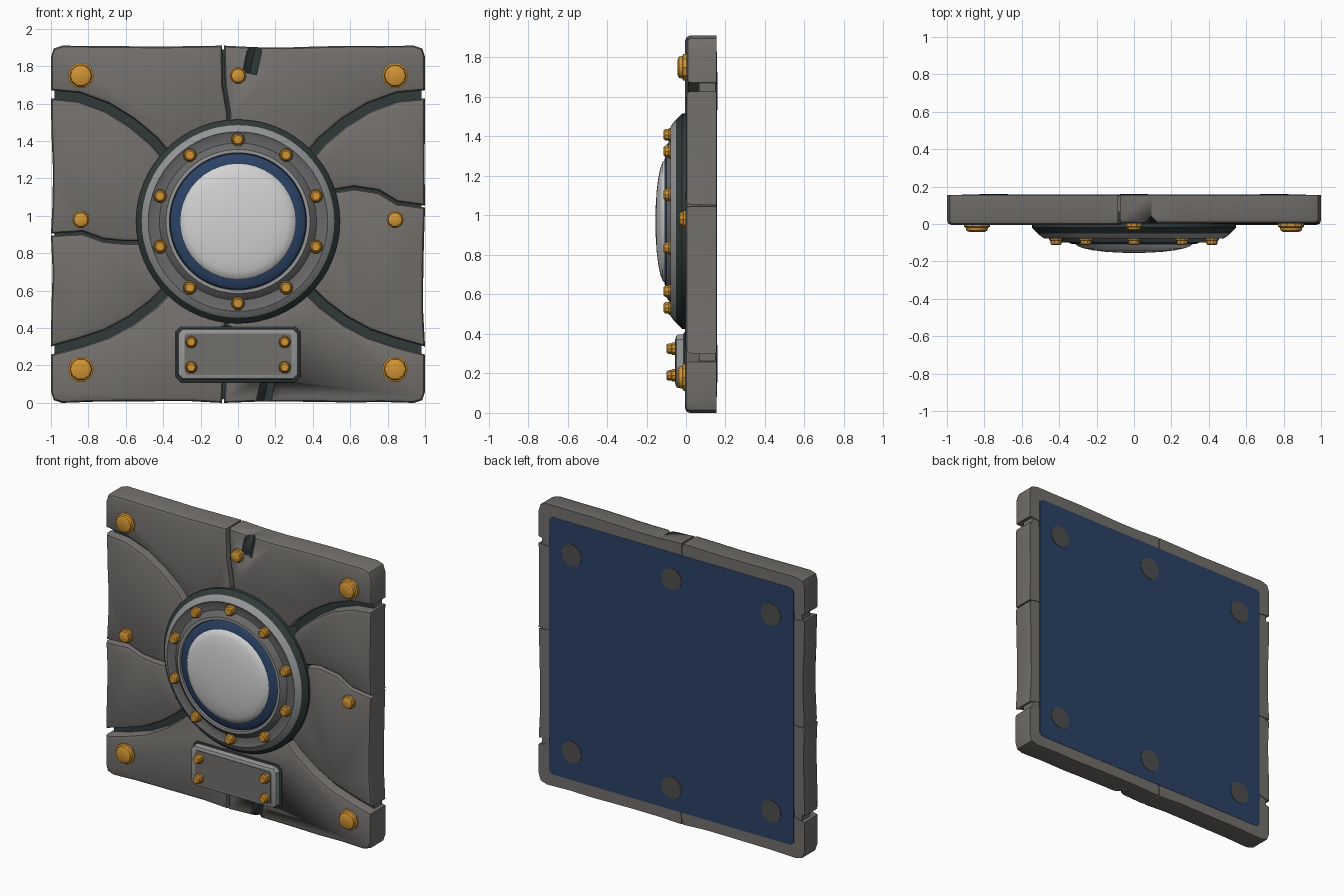
import bpy, bmesh, random
from math import cos, sin, pi, radians
from mathutils import Vector, Matrix

random.seed(4)
if "Cube" in bpy.data.objects:
    bpy.data.objects.remove(bpy.data.objects["Cube"])


def material(name, r, g, b):
    m = bpy.data.materials.new(name)
    m.use_nodes = True
    m.diffuse_color = (r, g, b, 1)
    m.node_tree.nodes["Principled BSDF"].inputs["Base Color"].default_value = (r, g, b, 1)
    return m


STONE = material("stone_grey", .17, .16, .15)
DARK = material("groove_dark", .03, .042, .042)
LIGHT = material("light_metal", .3, .305, .31)
MID = material("mid_metal", .14, .14, .14)
GOLD = material("gold", .64, .3, .035)
BLUE = material("navy_blue", .024, .055, .13)
GLASS = material("pale_dome", .65, .65, .65)
SPOT = material("dull_metal", .075, .077, .075)

TOP, MIDZ = 1.91, .97


def finish(name, bm, mats, angle=35):
    me = bpy.data.meshes.new(name)
    bm.to_mesh(me)
    bm.free()
    for m in mats:
        me.materials.append(m)
    me.shade_smooth()
    me.set_sharp_from_angle(angle=radians(angle))
    ob = bpy.data.objects.new(name, me)
    bpy.context.scene.collection.objects.link(ob)
    return ob


def prism(name, outline, y0, y1, bevel, mats):
    """Extrude an (x, z) outline from y0 back to y1 and round its front rim.
    A second material, if given, colours the front faces."""
    bm = bmesh.new()
    f = [bm.verts.new((x, y0, z)) for x, z in outline]
    b = [bm.verts.new((x, y1, z)) for x, z in outline]
    bm.faces.new(f)
    bm.faces.new(b[::-1])
    for i in range(len(f)):
        j = (i + 1) % len(f)
        bm.faces.new((f[i], b[i], b[j], f[j]))
    bmesh.ops.recalc_face_normals(bm, faces=bm.faces)
    if bevel:
        rim = [e for e in bm.edges if all(abs(v.co.y - y0) < 1e-5 for v in e.verts)]
        bmesh.ops.bevel(bm, geom=rim, offset=bevel, segments=2, profile=.5,
                        affect='EDGES', clamp_overlap=True)
    bm.normal_update()
    if len(mats) > 1:
        for face in bm.faces:
            face.material_index = int(face.normal.y < -.9)
    return finish(name, bm, mats)


def lathe(name, profile, x, z, segs, mats, bands=None):
    """Spin (radius, y) points round the y axis; bands gives a material per step."""
    bm = bmesh.new()
    rings = []
    for r, y in profile:
        if r == 0:
            rings.append([bm.verts.new((x, y, z))] * segs)
        else:
            rings.append([bm.verts.new((x + r * cos(2 * pi * k / segs), y,
                                        z + r * sin(2 * pi * k / segs))) for k in range(segs)])
    for k in range(len(rings) - 1):
        p, q = rings[k], rings[k + 1]
        for i in range(segs):
            j = (i + 1) % segs
            face = bm.faces.new(list(dict.fromkeys((p[i], p[j], q[j], q[i]))))
            face.material_index = bands[k] if bands else 0
    return finish(name, bm, mats)


def rectangle(x, z0, z1, c):
    """Chamfered rectangle outline, counter-clockwise from the front."""
    return [(x, z0 + c), (x, z1 - c), (x - c, z1), (c - x, z1),
            (-x, z1 - c), (-x, z0 + c), (c - x, z0), (x - c, z0)]


# Backing slab: dark groove floor in front, stone elsewhere
prism("backing_slab", rectangle(.98, .02, TOP - .02, .03), .065, .15, 0, [STONE, DARK])

# Seams between the stones, running from the centre ring to the border
upper = [(.35, 1.28), (.45, 1.4), (.57, 1.5), (.7, 1.58), (.85, 1.635), (1, 1.65)]
lower = [(.35, .63), (.45, .53), (.57, .44), (.7, .37), (.85, .32), (1, .28)]


def flip(path):
    return [(-x, z) for x, z in path]


CRACK, GROOVE = .005, .022
seams = [
    ([(.5, 1.13), (.62, 1.15), (.75, 1.13), (.85, 1.07), (1, 1.05)], CRACK),
    (upper, GROOVE),
    ([(-.05, 1.4), (-.05, 1.55), (-.075, 1.7), (-.08, TOP)], CRACK),
    (flip(upper), GROOVE),
    ([(-.5, .86), (-.62, .86), (-.72, .87), (-.83, .91), (-1, .9)], CRACK),
    (flip(lower), GROOVE),
    ([(-.06, .5), (-.07, .2), (-.08, 0)], CRACK),
    (lower, GROOVE),
]
corners = {1: (1, 1), 2: (-1, 1), 5: (-1, -1), 6: (1, -1)}


def offset(path, w):
    pts = [Vector(p) for p in path]
    out = []
    for i, p in enumerate(pts):
        d = (pts[min(i + 1, len(pts) - 1)] - pts[max(i - 1, 0)]).normalized()
        out.append(p + Vector((-d.y, d.x)) * w)
    end, last = out[-1], pts[-1]
    if abs(last.x) == 1:
        end.x = last.x
    else:
        end.y = last.y
    return out


def corner_points(sx, sz):
    cz = TOP if sz > 0 else 0
    pts = [Vector((sx, cz - sz * .06)), Vector((sx * .985, cz - sz * .015)),
           Vector((sx * .94, cz))]
    return pts if sx * sz > 0 else pts[::-1]


def wobble(chain):
    """Add slightly worn points along the outer border."""
    out = [chain[0]]
    middle = Vector((0, TOP / 2))
    for a, b in zip(chain, chain[1:]):
        n = int((b - a).length / .16)
        for k in range(1, n):
            p = a.lerp(b, k / n)
            out.append(p.lerp(middle, random.uniform(0, .011)))
        out.append(b)
    return out


# Stone blocks, one between each pair of neighbouring seams
names = ["right_upper", "top_right", "top_left", "left_upper",
         "left_lower", "bottom_left", "bottom_right", "right_lower"]
stones = []
for i, name in enumerate(names):
    (pa, wa), (pb, wb) = seams[i], seams[(i + 1) % len(seams)]
    a, b = offset(pa, wa), offset(pb, -wb)
    chain = [a[-1]] + (corner_points(*corners[i]) if i in corners else []) + [b[-1]]
    outline = a[:-1] + wobble(chain) + b[-2::-1]
    c = Vector((0, MIDZ))
    for t in (.33, .67):
        outline.append(c + (b[0].lerp(a[0], t) - c).normalized() * .49)
    front = random.uniform(-.006, .006)
    stones.append(prism("stone_" + name, outline, front, .155, .024, [STONE]))

# Chipped notches in the top and bottom edges
for stone, x, z in ((stones[1], .085, 1.87), (stones[6], .14, .02)):
    bm = bmesh.new()
    bmesh.ops.create_cube(bm, size=1, matrix=Matrix.Translation((x, 0, z))
                          @ Matrix.Rotation(radians(12), 4, 'Y')
                          @ Matrix.Rotation(radians(45), 4, 'Z')
                          @ Matrix.Diagonal((.06, .06, .22, 1)))
    cutter = finish("notch_cutter", bm, [DARK])
    cutter.hide_render = cutter.hide_viewport = True
    mod = stone.modifiers.new("notch", 'BOOLEAN')
    mod.operation, mod.solver, mod.object = 'DIFFERENCE', 'EXACT', cutter
    mod.material_mode = 'TRANSFER'

# Centre ring and dome
lathe("centre_ring",
      [(.545, .06), (.545, -.02), (.515, -.05), (.505, -.06), (.48, -.078), (.465, -.07),
       (.42, -.07), (.405, -.085), (.385, -.1), (.367, -.1), (.365, -.08)],
      0, MIDZ, 64, [DARK, LIGHT, MID], [0, 0, 1, 1, 2, 2, 2, 2, 1, 1])
lathe("dome_collar", [(.366, -.06), (.362, -.09), (.34, -.105), (.3, -.11)],
      0, MIDZ, 64, [BLUE])
dome = [(.312 * cos(t * pi / 12), -.105 - .05 * sin(t * pi / 12)) for t in range(6)]
lathe("dome", [(.312, -.08)] + dome + [(0, -.155)], 0, MIDZ, 40, [GLASS])

# Lower plaque
prism("plaque_base", rectangle(.335, .11, .41, .03), -.012, .1, .008, [DARK])
prism("plaque_rim", rectangle(.322, .125, .397, .025), -.052, .05, .015, [LIGHT])
prism("plaque_face", rectangle(.285, .148, .372, .012), -.056, -.05, 0, [STONE])


def bolt(name, x, z, y, r, h):
    lathe(name, [(r, y + .03), (r, y - .35 * h), (.86 * r, y - .45 * h),
                 (.8 * r, y - .85 * h), (.6 * r, y - h), (0, y - h)], x, z, 10, [GOLD])


# Bolts
for x in (-.84, .84):
    for z in (.18, 1.75):
        bolt("corner_bolt", x, z, 0, .07, .042)
    bolt("side_bolt", x, .98, 0, .047, .035)
bolt("top_bolt", 0, 1.75, 0, .045, .035)
for k in range(10):
    a = k * pi / 5
    bolt("ring_bolt", .438 * sin(a), MIDZ + .438 * cos(a), -.07, .037, .043)
for x in (-.25, .25):
    for z in (.19, .325):
        bolt("plaque_bolt", x, z, -.055, .033, .044)

# Back panel with round pads
prism("back_panel", rectangle(.92, .08, TOP - .08, .02), .15, .157, 0, [BLUE])
for x in (-.75, 0, .75):
    for z in ((.23, 1.65) if x == 0 else (.27, 1.61)):
        lathe("back_pad", [(0, .16), (.075, .16), (.075, .155)], x, z, 20, [SPOT])
